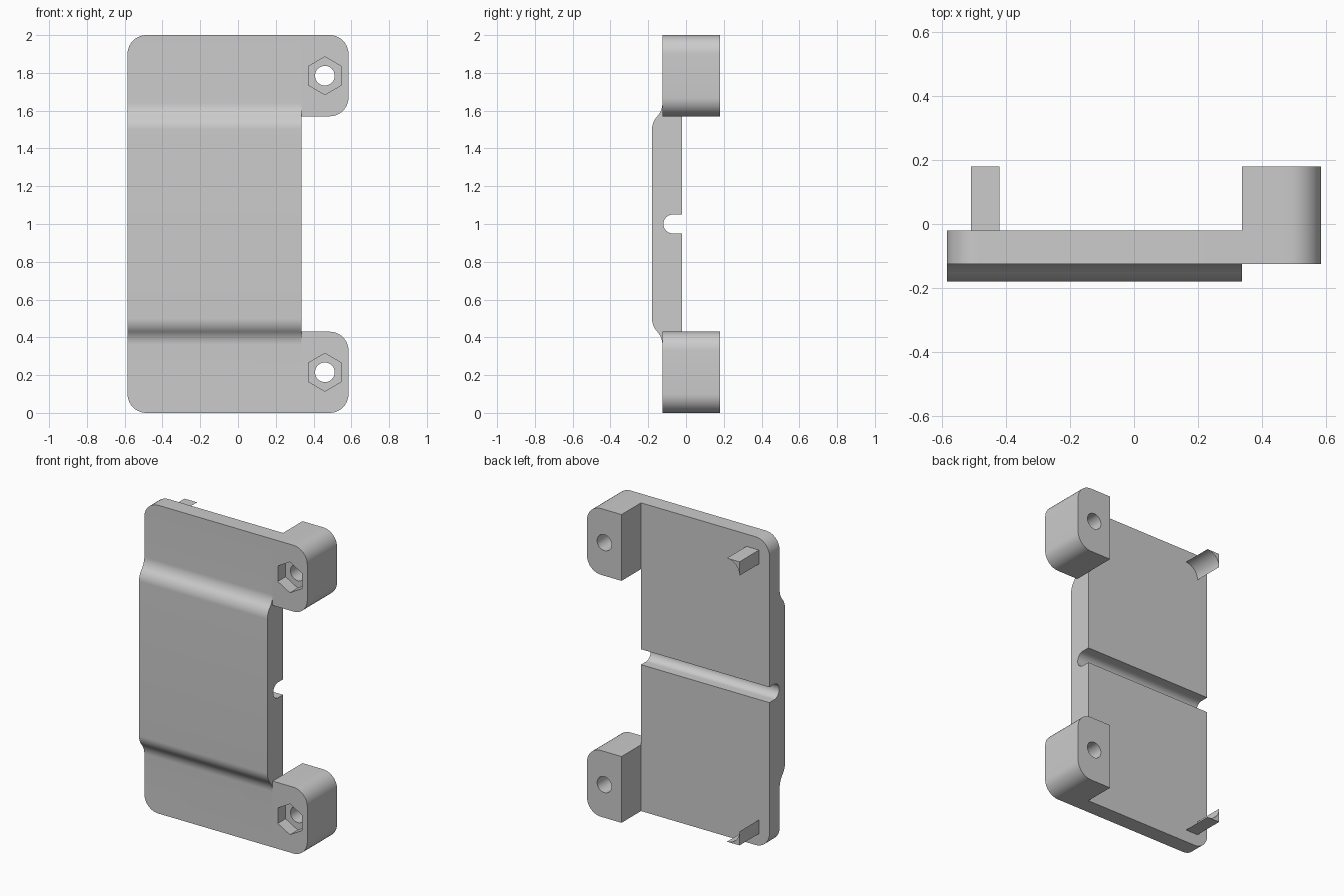
import bpy
import bmesh
from math import sin, cos, acos, pi, radians

cube = bpy.data.objects.get("Cube")
if cube:
    bpy.data.objects.remove(cube, do_unlink=True)

# One grey plastic for the whole bracket
grey = bpy.data.materials.new("grey_plastic")
grey.use_nodes = True
colour = (0.6, 0.6, 0.6, 1)
grey.diffuse_color = colour
grey.node_tree.nodes["Principled BSDF"].inputs["Base Color"].default_value = colour

# Main dimensions
LEFT, STEP, RIGHT = -0.585, 0.337, 0.585
FRONT, BACK, REAR, BULGE = -0.125, -0.02, 0.18, -0.18
TOP, MID, CORNER = 2.0, 1.0, 0.1


def arc(ca, cb, r, start, end, steps=10):
    """Points on an arc, angles in radians."""
    angles = [start + (end - start) * i / steps for i in range(steps + 1)]
    return [(ca + r * cos(t), cb + r * sin(t)) for t in angles]


def flip(points):
    """Mirror a profile about the middle height."""
    return [(a, TOP - b) for a, b in reversed(points)]


def prism(name, points, axis, lo, hi, round_edges=None):
    """Extrude a profile along x (profile in y, z) or y (profile in x, z)."""
    place = (lambda a, b: (lo, a, b)) if axis == "X" else (lambda a, b: (a, lo, b))
    shift = (hi - lo, 0, 0) if axis == "X" else (0, hi - lo, 0)
    bm = bmesh.new()
    face = bm.faces.new([bm.verts.new(place(a, b)) for a, b in points])
    grown = bmesh.ops.extrude_face_region(bm, geom=[face], use_keep_orig=True)
    moved = [g for g in grown["geom"] if isinstance(g, bmesh.types.BMVert)]
    bmesh.ops.translate(bm, verts=moved, vec=shift)
    if round_edges:
        edges = [e for e in bm.edges if all(round_edges(v.co) for v in e.verts)]
        bmesh.ops.bevel(bm, geom=edges, offset=CORNER, segments=10,
                        profile=0.5, affect="EDGES", clamp_overlap=False)
    bmesh.ops.recalc_face_normals(bm, faces=bm.faces)
    mesh = bpy.data.meshes.new(name)
    bm.to_mesh(mesh)
    bm.free()
    mesh.materials.append(grey)
    obj = bpy.data.objects.new(name, mesh)
    bpy.context.collection.objects.link(obj)
    return obj


def activate(obj):
    bpy.ops.object.select_all(action="DESELECT")
    obj.select_set(True)
    bpy.context.view_layer.objects.active = obj


def cut(obj, cutter):
    cutter.hide_render = True
    mod = obj.modifiers.new("cut", "BOOLEAN")
    mod.operation = "DIFFERENCE"
    mod.solver = "EXACT"
    mod.object = cutter
    activate(obj)
    bpy.ops.object.modifier_apply(modifier=mod.name)
    bpy.data.objects.remove(cutter, do_unlink=True)


def smooth(obj):
    activate(obj)
    bpy.ops.object.shade_smooth_by_angle(angle=radians(30))


# Back plate: side profile with a cable groove behind and a raised front
z_high, z_low = 1.64, 1.5
rise, run = FRONT - BULGE, z_high - z_low
r = (rise ** 2 + run ** 2) / (4 * rise)
sweep = acos(1 - rise / (2 * r))
groove = arc(-0.07, MID, 0.05, pi, pi / 2)
concave = arc(FRONT - r, z_high, r, 0, -sweep)
convex = arc(BULGE + r, z_low, r, pi - sweep, pi)
upper = groove + [(BACK, groove[-1][1]), (BACK, TOP), (FRONT, TOP)] + concave + convex[1:]
lower = flip(upper)[:-1]
plate = prism("back_plate", upper + lower, "X", LEFT, STEP,
              lambda c: c.x < LEFT + 0.01 and (c.z < 0.01 or c.z > TOP - 0.01))
smooth(plate)

# Screw block with rounded outer corners, screw hole and hexagonal nut pocket
height = 0.43
inner = RIGHT - CORNER
block_profile = ([(STEP, TOP), (STEP, TOP - height)]
                 + arc(inner, TOP - height + CORNER, CORNER, -pi / 2, 0)
                 + arc(inner, TOP - CORNER, CORNER, 0, pi / 2))
hole_x, hole_z = 0.46, 1.785
hole = arc(hole_x, hole_z, 0.052, 0, 2 * pi, 32)[:-1]
nut = arc(hole_x, hole_z, 0.1, pi / 2, 2.5 * pi, 6)[:-1]

# Hook peg: square corner with a hollowed inner side
peg_x, peg_z, peg = -0.51, 1.92, 0.09
peg_profile = [(peg_x, peg_z)] + arc(peg_x + peg, peg_z - peg, peg, pi / 2, pi)

for side, turn in (("upper", list), ("lower", flip)):
    block = prism(side + "_screw_block", turn(block_profile), "Y", FRONT, REAR)
    cut(block, prism("hole_cutter", turn(hole), "Y", FRONT - 0.1, REAR + 0.1))
    cut(block, prism("nut_cutter", turn(nut), "Y", FRONT - 0.1, FRONT + 0.08))
    smooth(block)
    smooth(prism(side + "_hook_peg", turn(peg_profile), "Y", BACK - 0.01, REAR))
